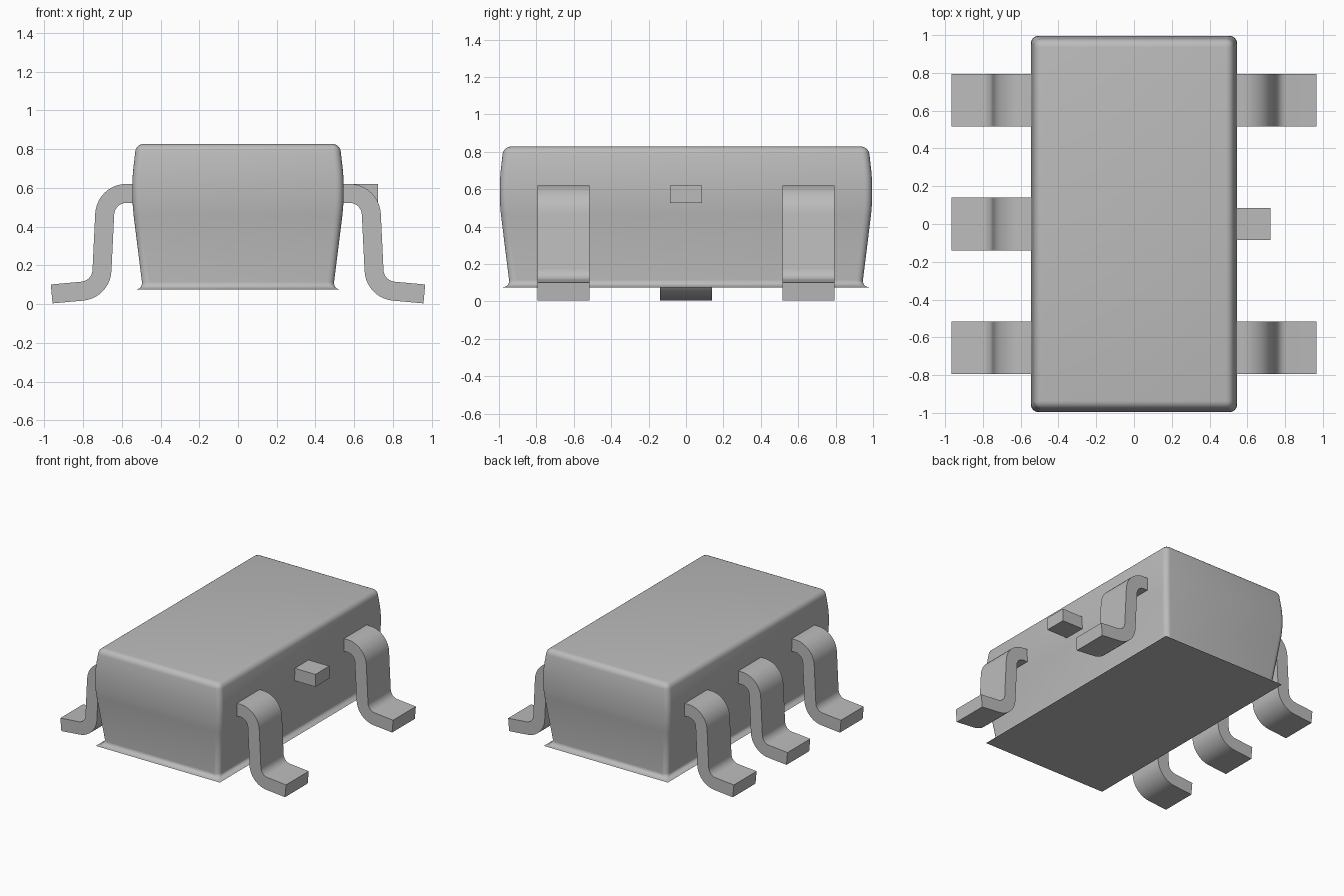
import bpy, bmesh, math
from mathutils import Vector

cube = bpy.data.objects.get("Cube")
if cube:
    bpy.data.objects.remove(cube, do_unlink=True)

grey = bpy.data.materials.new("plain grey")
grey.use_nodes = True
colour = (0.5, 0.5, 0.5, 1)
grey.diffuse_color = colour
grey.node_tree.nodes["Principled BSDF"].inputs["Base Color"].default_value = colour


def add_object(name, bm, angle=35):
    bmesh.ops.recalc_face_normals(bm, faces=bm.faces)
    mesh = bpy.data.meshes.new(name)
    bm.to_mesh(mesh)
    bm.free()
    mesh.materials.append(grey)
    obj = bpy.data.objects.new(name, mesh)
    bpy.context.collection.objects.link(obj)
    bpy.ops.object.select_all(action="DESELECT")
    obj.select_set(True)
    bpy.context.view_layer.objects.active = obj
    bpy.ops.object.shade_smooth_by_angle(angle=math.radians(angle))
    return obj


# Body: three stacked rectangles, widest at the lead line, with rounded edges
def build_body():
    bm = bmesh.new()
    rings = []
    for hx, hy, z in ((0.491, 0.941, 0.075), (0.554, 1.004, 0.58), (0.526, 0.976, 0.828)):
        rings.append([bm.verts.new((sx * hx, sy * hy, z))
                      for sx, sy in ((-1, -1), (1, -1), (1, 1), (-1, 1))])
    for low, high in zip(rings, rings[1:]):
        for i in range(4):
            j = (i + 1) % 4
            bm.faces.new((low[i], low[j], high[j], high[i]))
    bm.faces.new(rings[0])
    bm.faces.new(rings[2])
    # Soften the belt first, then round all the outer edges
    belt = [e for e in bm.edges if all(abs(v.co.z - 0.58) < 0.01 for v in e.verts)]
    bmesh.ops.bevel(bm, geom=belt, offset=0.12, segments=6, profile=0.5, affect="EDGES")
    bm.normal_update()
    sharp = [e for e in bm.edges if e.calc_face_angle(0) > math.radians(40)]
    bmesh.ops.bevel(bm, geom=sharp, offset=0.04, segments=5, profile=0.5, affect="EDGES")
    return add_object("body", bm)


# Centre line of a bent lead, with an arc at each inner corner
def rounded_path(points, radius, steps=10):
    path = [points[0]]
    for before, corner, after in zip(points, points[1:], points[2:]):
        a, b = (before - corner).normalized(), (after - corner).normalized()
        half = a.angle(b) / 2
        centre = corner + (a + b).normalized() * radius / math.sin(half)
        reach = radius / math.tan(half)
        start, end = corner + a * reach - centre, corner + b * reach - centre
        total = start.angle(end)
        for i in range(steps + 1):
            t = total * i / steps
            path.append(centre + (start * math.sin(total - t) + end * math.sin(t)) / math.sin(total))
    return path + [points[-1]]


# Lead: strip of constant thickness along the centre line, extruded along y
def build_lead(name, side, y, width=0.278, thickness=0.098):
    corners = [Vector(p) for p in ((0.5, 0.572), (0.683, 0.572), (0.707, 0.076), (0.962, 0.053))]
    path = rounded_path(corners, 0.112)
    bm = bmesh.new()
    rows = []
    for i, p in enumerate(path):
        d = (path[min(i + 1, len(path) - 1)] - path[max(i - 1, 0)]).normalized()
        n = Vector((-d.y, d.x)) * thickness / 2
        rows.append([bm.verts.new((side * q.x, y + s * width / 2, q.y))
                     for q, s in ((p + n, -1), (p + n, 1), (p - n, 1), (p - n, -1))])
    for a, b in zip(rows, rows[1:]):
        for i in range(4):
            j = (i + 1) % 4
            bm.faces.new((a[i], a[j], b[j], b[i]))
    bm.faces.new(rows[0])
    bm.faces.new(rows[-1])
    return add_object(name, bm)


# Short cut-off stub in place of the missing middle lead
def build_stub():
    bm = bmesh.new()
    bmesh.ops.create_cube(bm, size=1)
    bmesh.ops.scale(bm, vec=(0.22, 0.17, 0.096), verts=bm.verts)
    bmesh.ops.translate(bm, vec=(0.612, 0, 0.573), verts=bm.verts)
    return add_object("cut_lead_stub", bm)


build_body()
for place, y in (("front", -0.654), ("back", 0.656)):
    build_lead("left_" + place + "_lead", 1, y)
    build_lead("right_" + place + "_lead", -1, y)
build_lead("right_middle_lead", -1, 0)
build_stub()
